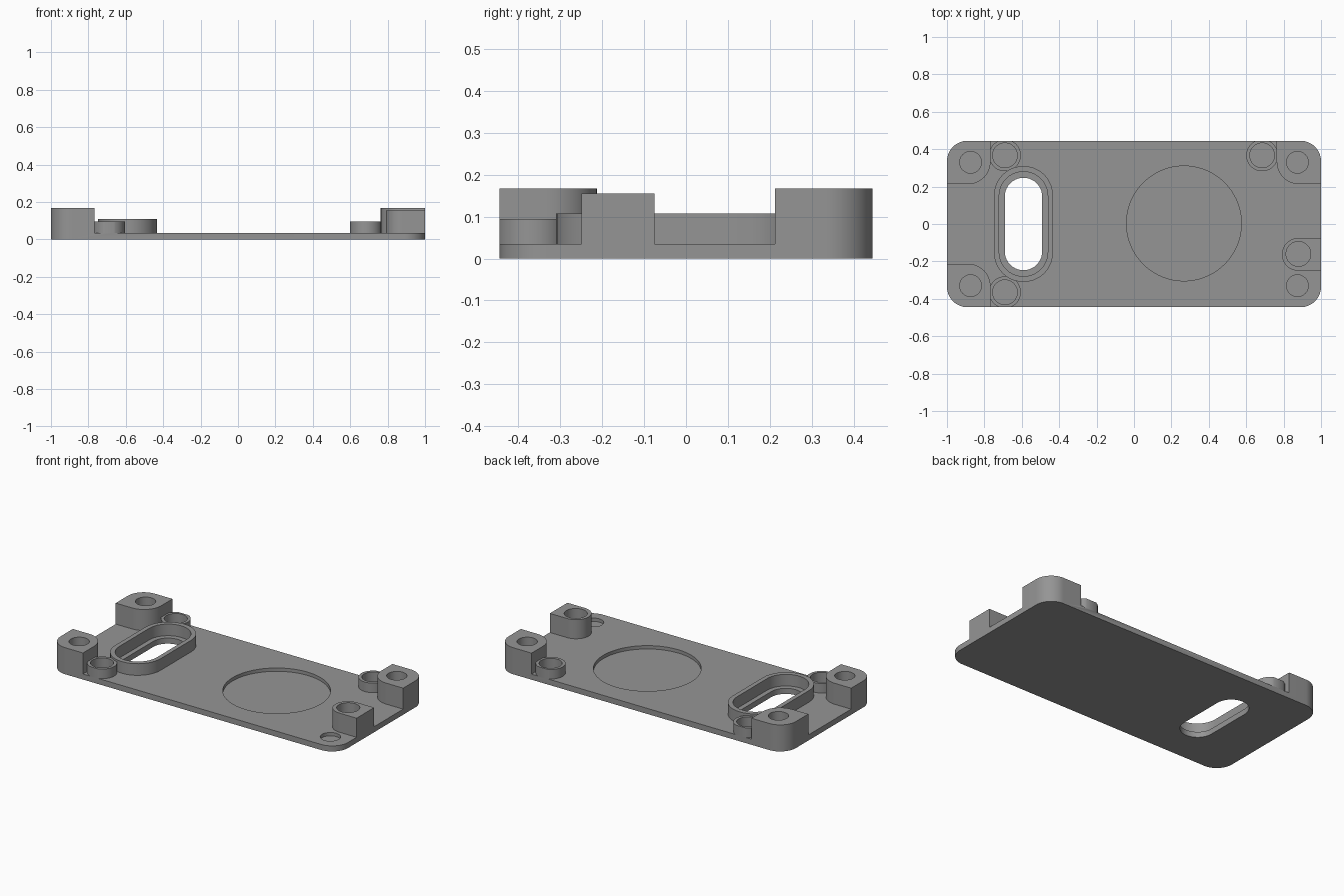
import bpy, bmesh, math

if "Cube" in bpy.data.objects:
    bpy.data.objects.remove(bpy.data.objects["Cube"])

grey = bpy.data.materials.new("matte_grey")
grey.diffuse_color = (0.30, 0.30, 0.30, 1)
grey.use_nodes = True
grey.node_tree.nodes["Principled BSDF"].inputs["Base Color"].default_value = grey.diffuse_color


def rounded(x0, x1, y0, y1, radii, seg=16):
    """Rectangle outline; radii run from lower left, counter-clockwise."""
    pts = []
    corners = [(x0, y0, 1, 1), (x1, y0, -1, 1), (x1, y1, -1, -1), (x0, y1, 1, -1)]
    for i, ((x, y, sx, sy), r) in enumerate(zip(corners, radii)):
        if r == 0:
            pts.append((x, y))
            continue
        for k in range(seg + 1):
            a = math.pi * (1 + i * 0.5) + k * math.pi / 2 / seg
            pts.append((x + sx * r + r * math.cos(a), y + sy * r + r * math.sin(a)))
    return pts


def circle(x, y, r, n=48):
    return [(x + r * math.cos(2 * math.pi * k / n), y + r * math.sin(2 * math.pi * k / n))
            for k in range(n)]


def stadium(x, y, r, half_length):
    straight = half_length - r
    n = 20
    return ([(x + r * math.cos(math.pi * k / n), y + straight + r * math.sin(math.pi * k / n))
             for k in range(n + 1)] +
            [(x - r * math.cos(math.pi * k / n), y - straight - r * math.sin(math.pi * k / n))
             for k in range(n + 1)])


def prism(name, pts, z0, z1):
    bm = bmesh.new()
    face = bm.faces.new([bm.verts.new((x, y, z0)) for x, y in pts])
    ext = bmesh.ops.extrude_face_region(bm, geom=[face])
    top = [v for v in ext["geom"] if isinstance(v, bmesh.types.BMVert)]
    bmesh.ops.translate(bm, vec=(0, 0, z1 - z0), verts=top)
    bmesh.ops.recalc_face_normals(bm, faces=bm.faces)
    mesh = bpy.data.meshes.new(name)
    bm.to_mesh(mesh)
    bm.free()
    obj = bpy.data.objects.new(name, mesh)
    bpy.context.collection.objects.link(obj)
    mesh.materials.append(grey)
    return obj


def combine(helper, operation):
    helper.hide_render = True
    mod = plate.modifiers.new(helper.name, 'BOOLEAN')
    mod.operation, mod.solver, mod.object = operation, 'EXACT', helper
    bpy.ops.object.modifier_apply(modifier=mod.name)
    bpy.data.objects.remove(helper)


T = 0.035          # plate thickness
W = 0.445          # half width
FLOOR = 0.014      # floor of blind pockets

# Oversized slab, trimmed to the rounded outline after the posts are joined
plate = prism("mounting_plate", rounded(-1.1, 1.1, -0.6, 0.6, (0, 0, 0, 0)), 0, T)
bpy.context.view_layer.objects.active = plate
plate.select_set(True)

# Corner posts, with only the inner corner rounded
combine(prism("post_back_left", rounded(-1.08, -0.767, 0.213, 0.58, (0, 0.12, 0, 0)), 0.01, 0.167), 'UNION')
combine(prism("post_front_left", rounded(-1.08, -0.767, -0.58, -0.213, (0, 0, 0.12, 0)), 0.01, 0.167), 'UNION')
combine(prism("post_back_right", rounded(0.763, 1.08, 0.213, 0.58, (0.12, 0, 0, 0)), 0.01, 0.167), 'UNION')

# Side post with a round inner end
combine(prism("side_post", rounded(0.791, 1.08, -0.25, -0.075, (0.0874, 0, 0, 0.0874)), 0.01, 0.155), 'UNION')

# Low screw bosses beside the posts
bosses = [(-0.69, 0.367), (-0.69, -0.365), (0.685, 0.367)]
for x, y in bosses:
    combine(prism("screw_boss", circle(x, y, 0.085), 0.01, 0.095), 'UNION')

# Raised rim around the slot
combine(prism("slot_rim", stadium(-0.591, 0, 0.158, 0.31), 0.01, 0.108), 'UNION')

# Trim everything to the plate outline
combine(prism("outline", rounded(-1, 1, -W, W, (0.11,) * 4), -0.1, 0.3), 'INTERSECT')

# Slot opening with an inner ledge
combine(prism("slot_well", stadium(-0.591, 0, 0.13, 0.28), T, 0.3), 'DIFFERENCE')
combine(prism("slot_hole", stadium(-0.591, 0, 0.1, 0.247), -0.1, 0.3), 'DIFFERENCE')

# Large shallow round pocket
combine(prism("round_pocket", circle(0.267, 0.003, 0.307, 96), FLOOR, 0.3), 'DIFFERENCE')

# Blind holes at the four corners
for sx in (-1, 1):
    for sy in (-1, 1):
        combine(prism("corner_hole", circle(sx * 0.874, sy * 0.33, 0.058), FLOOR, 0.3), 'DIFFERENCE')

# Blind screw holes in the bosses and the side post
for x, y in bosses + [(0.879, -0.16)]:
    combine(prism("screw_hole", circle(x, y, 0.066), T, 0.3), 'DIFFERENCE')

bpy.ops.object.shade_smooth_by_angle(angle=math.radians(30))
